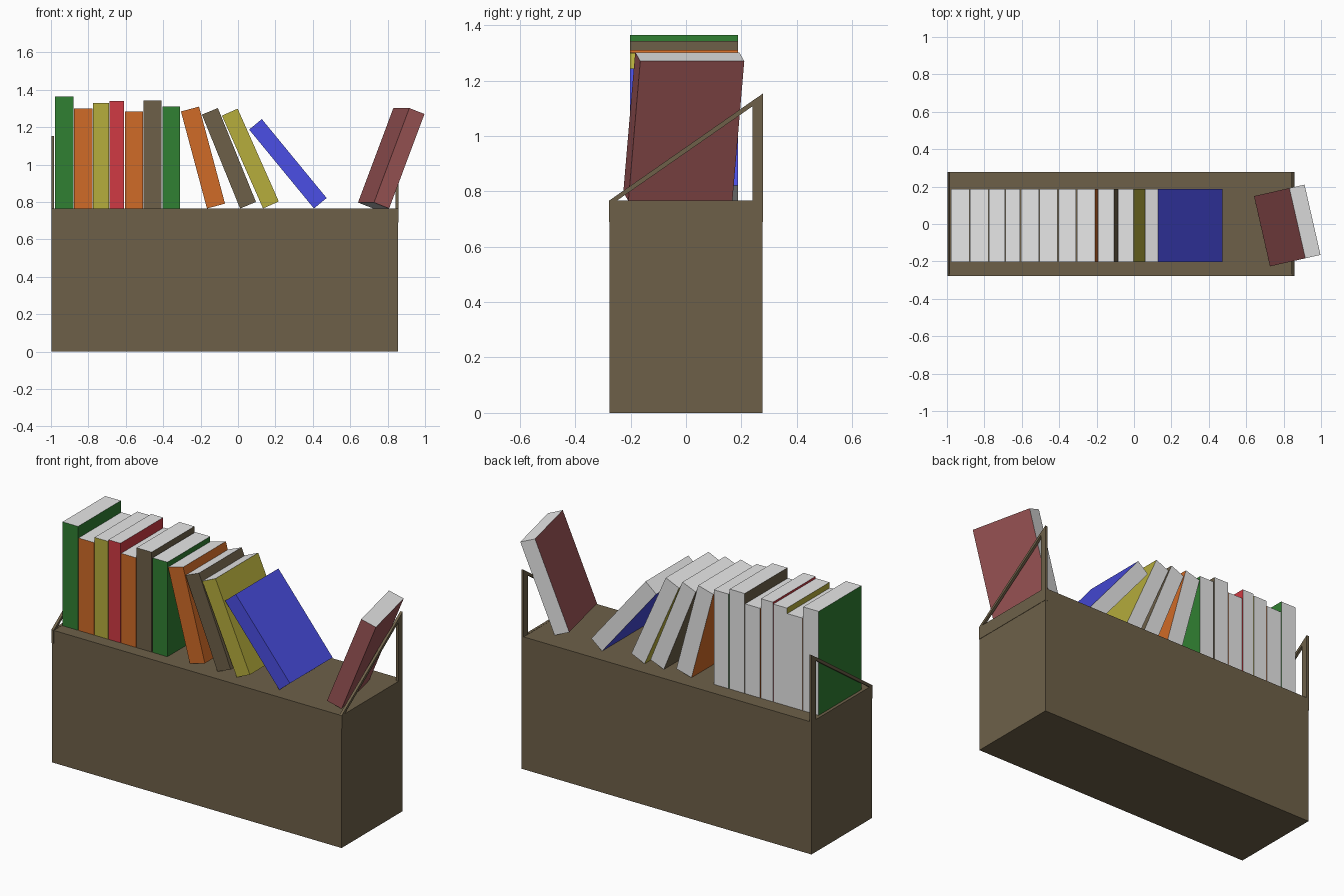
import bpy, bmesh, math
from mathutils import Matrix, Vector

if "Cube" in bpy.data.objects:
    bpy.data.objects.remove(bpy.data.objects["Cube"])

COLOURS = {
    "brown": (0.155, 0.118, 0.066),
    "green": (0.030, 0.215, 0.032),
    "orange": (0.63, 0.145, 0.020),
    "yellow": (0.47, 0.42, 0.046),
    "red": (0.63, 0.042, 0.056),
    "blue": (0.070, 0.078, 0.78),
    "maroon": (0.32, 0.088, 0.090),
    "paper_white": (0.80, 0.80, 0.80),
}
MATS = {}
for name, rgb in COLOURS.items():
    MATS[name] = bpy.data.materials.new(name)
    MATS[name].diffuse_color = (*rgb, 1)

DECK = 0.765          # height of the shelf top


def finish(bm, name, *mats):
    bmesh.ops.recalc_face_normals(bm, faces=bm.faces)
    me = bpy.data.meshes.new(name)
    bm.to_mesh(me)
    bm.free()
    for m in mats:
        me.materials.append(MATS[m])
    ob = bpy.data.objects.new(name, me)
    bpy.context.collection.objects.link(ob)
    return ob


def box_bm(lo, hi):
    bm = bmesh.new()
    bmesh.ops.create_cube(bm, size=1)
    lo, hi = Vector(lo), Vector(hi)
    for v in bm.verts:
        v.co = Vector([lo[i] + (v.co[i] + 0.5) * (hi[i] - lo[i]) for i in range(3)])
    return bm


def book(name, colour, pivot, thick, height, lean=0.0, turn=0.0, left=0.0, depth=0.39):
    """Box with coloured spine and covers, white page edges.
    pivot: bottom corner of the spine that rests on the deck; lean/turn in degrees."""
    bm = box_bm((left, 0, 0), (left + thick, depth, height))
    bm.normal_update()
    for f in bm.faces:
        n = f.normal
        f.material_index = 1 if abs(n.z) > 0.5 or n.y > 0.5 else 0
    bm.transform(Matrix.Translation(pivot)
                 @ Matrix.Rotation(math.radians(turn), 4, 'Z')
                 @ Matrix.Rotation(math.radians(lean), 4, 'Y'))
    return finish(bm, name, colour, "paper_white")


# shelf body
finish(box_bm((-0.996, -0.277, 0), (0.856, 0.277, DECK)), "shelf_body", "brown")

# end frames: rail, back post and sloping bar, extruded from side profiles
profiles = [
    [(-0.278, 0.69), (0.278, 0.69), (0.278, 0.766), (-0.278, 0.766)],
    [(0.24, 0.766), (0.278, 0.766), (0.278, 1.153), (0.24, 1.127)],
    [(-0.278, 0.766), (-0.25, 0.766), (0.24, 1.107), (0.24, 1.127)],
]
for side, x in (("left", -0.998), ("right", 0.843)):
    bm = bmesh.new()
    for prof in profiles:
        f = bm.faces.new([bm.verts.new((x, y, z)) for y, z in prof])
        ext = bmesh.ops.extrude_face_region(bm, geom=[f])
        bmesh.ops.translate(bm, vec=(0.015, 0, 0),
                            verts=[e for e in ext["geom"] if isinstance(e, bmesh.types.BMVert)])
    finish(bm, side + "_end_frame", "brown")

# upright books: colour, left, right, top
upright = [
    ("green", -0.979, -0.880, 1.365), ("orange", -0.877, -0.778, 1.299),
    ("yellow", -0.775, -0.689, 1.330), ("red", -0.686, -0.609, 1.340),
    ("orange", -0.605, -0.509, 1.283), ("brown", -0.506, -0.410, 1.342),
    ("green", -0.404, -0.309, 1.311),
]
for i, (c, x0, x1, top) in enumerate(upright):
    book(f"upright_book_{i + 1}", c, (x0, -0.203, DECK), x1 - x0, top - DECK)

# books leaning to the left: colour, foot x, thickness, height, lean
leaning = [
    ("orange", -0.166, 0.100, 0.537, -15), ("brown", 0.011, 0.092, 0.542, -22.1),
    ("yellow", 0.134, 0.092, 0.543, -23.9), ("blue", 0.406, 0.088, 0.546, -39.4),
]
for i, (c, x, t, h, a) in enumerate(leaning):
    book(f"leaning_book_{i + 1}", c, (x, -0.203, DECK), t, h, a)

# turned book leaning to the right against the end frame
book("turned_book", "maroon", (0.808, -0.208, DECK), 0.089, 0.541,
     lean=21, turn=12.8, left=-0.089, depth=0.385)

for m in bpy.data.materials:
    if m.users and not m.is_grease_pencil:
        m.use_nodes = True
        m.node_tree.nodes["Principled BSDF"].inputs["Base Color"].default_value = m.diffuse_color
